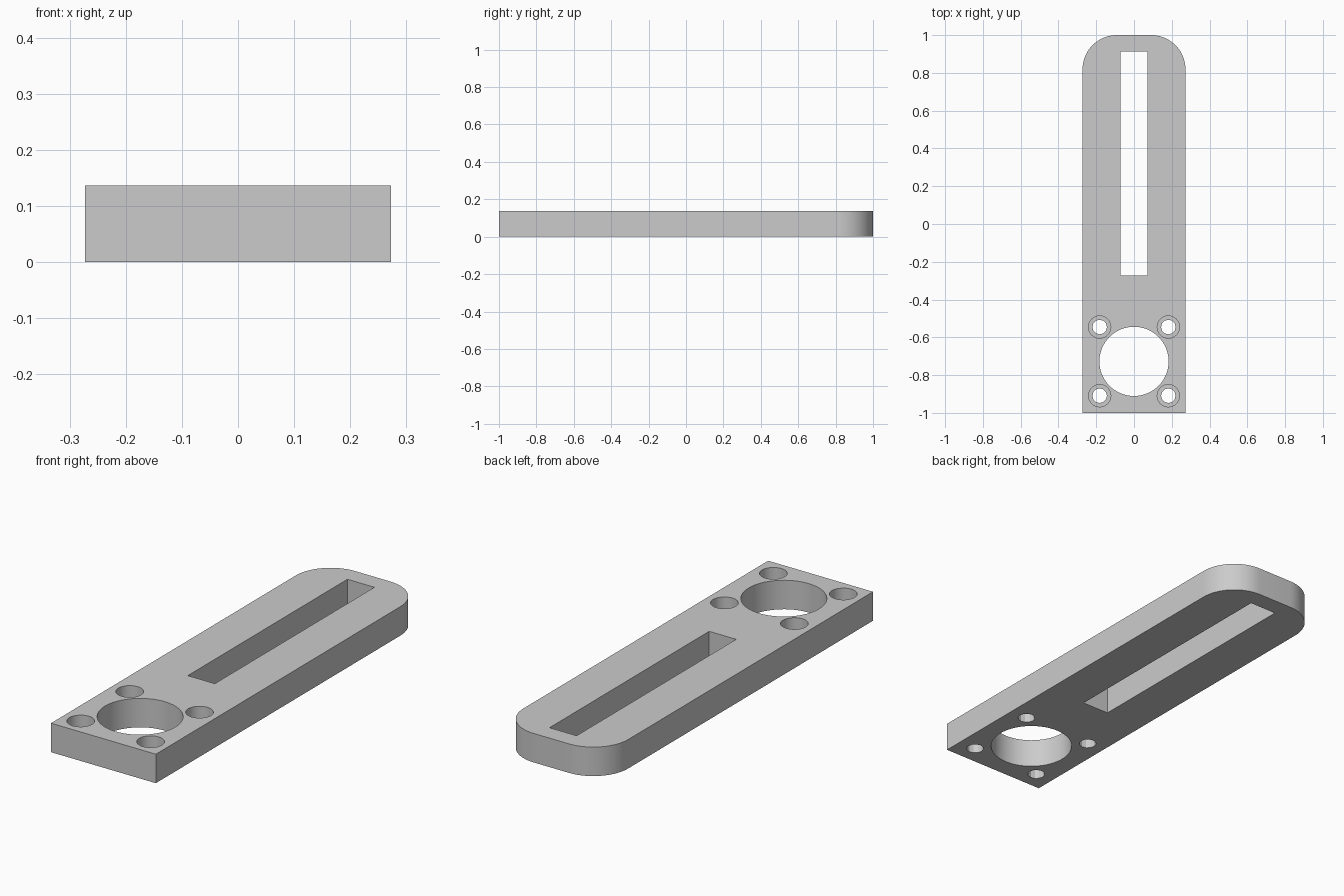
import bpy, math

cube = bpy.data.objects.get("Cube")
if cube:
    bpy.data.objects.remove(cube, do_unlink=True)

U = 1 / 22            # one design unit
THICK = 3 * U
HALF_W, HALF_L = 6 * U, 1.0
CORNER_R = 4 * U
STEPS = 16

grey = bpy.data.materials.new("plain grey")
grey.use_nodes = True
colour = (0.6, 0.6, 0.6, 1)
grey.diffuse_color = colour
grey.node_tree.nodes["Principled BSDF"].inputs["Base Color"].default_value = colour


def prism(name, outline, z0, z1):
    """Extrude a counter-clockwise outline from z0 to z1."""
    n = len(outline)
    verts = [(x, y, z) for z in (z0, z1) for x, y in outline]
    faces = [list(range(n))[::-1], list(range(n, 2 * n))]
    faces += [(i, (i + 1) % n, n + (i + 1) % n, n + i) for i in range(n)]
    mesh = bpy.data.meshes.new(name)
    mesh.from_pydata(verts, [], faces)
    mesh.materials.append(grey)
    obj = bpy.data.objects.new(name, mesh)
    bpy.context.collection.objects.link(obj)
    return obj


def arc(cx, cy, r, start, end, n):
    return [(cx + r * math.cos(start + (end - start) * i / n),
             cy + r * math.sin(start + (end - start) * i / n)) for i in range(n + 1)]


def circle(cx, cy, r, n):
    return arc(cx, cy, r, 0, math.tau, n)[:-1]


# Plate with a square front end and rounded back corners
cx, cy = HALF_W - CORNER_R, HALF_L - CORNER_R
outline = [(-HALF_W, -HALF_L), (HALF_W, -HALF_L)]
outline += arc(cx, cy, CORNER_R, 0, math.pi / 2, STEPS)
outline += arc(-cx, cy, CORNER_R, math.pi / 2, math.pi, STEPS)
plate = prism("slotted_plate", outline, 0, THICK)

# Long slot and large round opening
low, high = -U, THICK + U
sx, s0, s1 = 1.55 * U, -6 * U, 20.1 * U
hole_y = -16 * U
cutters = [
    prism("slot_cutter", [(-sx, s0), (sx, s0), (sx, s1), (-sx, s1)], low, high),
    prism("round_opening_cutter", circle(0, hole_y, 4.03 * U, 64), low, high),
]

# Four counterbored screw holes around the opening
for x in (-4 * U, 4 * U):
    for y in (hole_y - 4 * U, hole_y + 4 * U):
        cutters.append(prism("screw_hole_cutter", circle(x, y, 0.85 * U, 12), low, high))
        cutters.append(prism("counterbore_cutter", circle(x, y, 1.3 * U, 32), U, high))

bpy.context.view_layer.objects.active = plate
for cutter in cutters:
    mod = plate.modifiers.new("cut", "BOOLEAN")
    mod.operation = "DIFFERENCE"
    mod.solver = "EXACT"
    mod.object = cutter
    bpy.ops.object.modifier_apply(modifier=mod.name)
    bpy.data.objects.remove(cutter, do_unlink=True)

# Smooth curved walls, crisp rims
bpy.ops.object.select_all(action="DESELECT")
plate.select_set(True)
bpy.ops.object.shade_smooth_by_angle(angle=math.radians(25))
